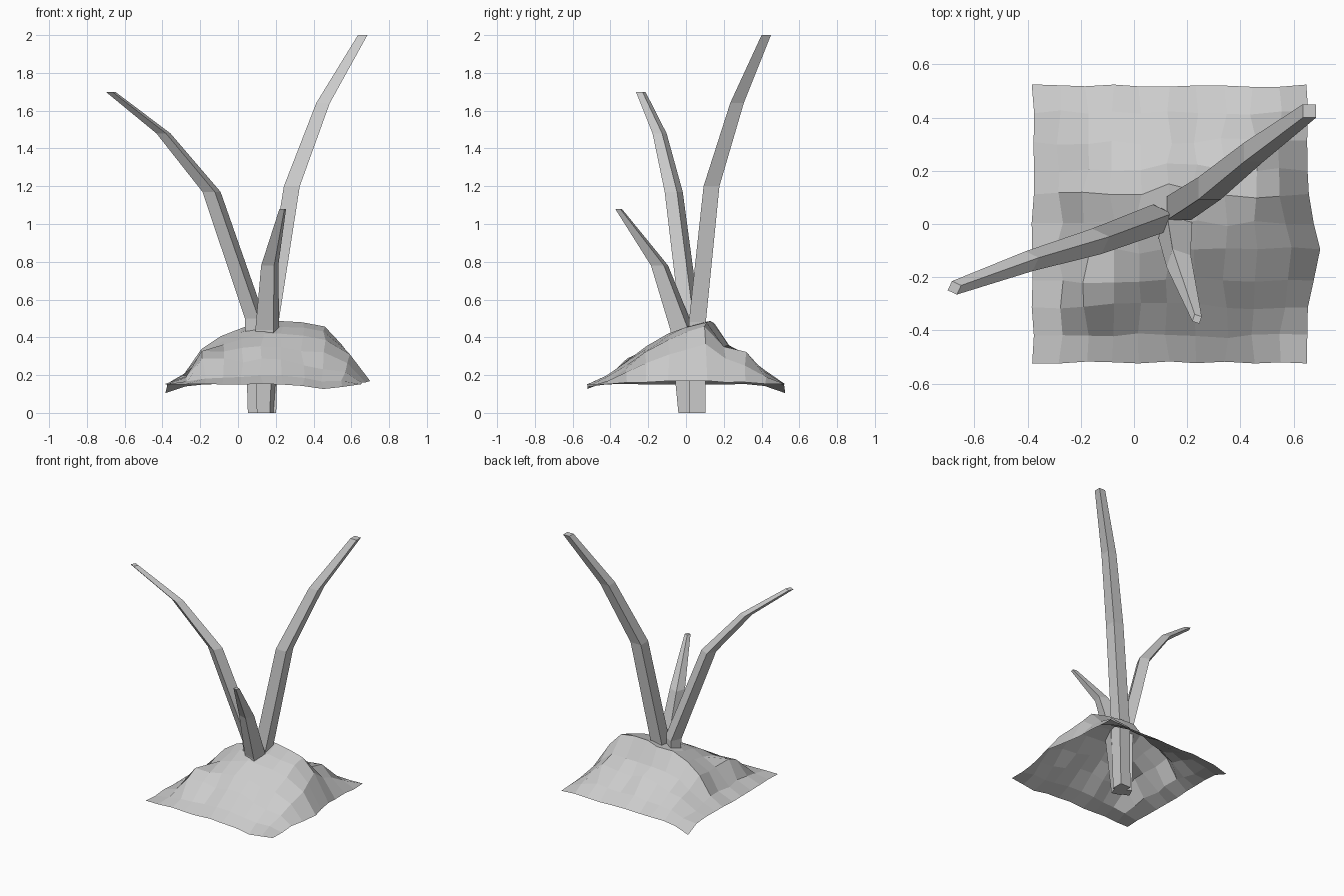
import bpy, bmesh, math, random
from mathutils import Matrix, Vector

if "Cube" in bpy.data.objects:
    bpy.data.objects.remove(bpy.data.objects["Cube"])

random.seed(4)


def finish(bm, name):
    mesh = bpy.data.meshes.new(name)
    bm.to_mesh(mesh)
    bm.free()
    obj = bpy.data.objects.new(name, mesh)
    bpy.context.collection.objects.link(obj)
    return obj


def bump(x, y, cx, cy, r):
    return math.exp(-((x - cx) ** 2 + (y - cy) ** 2) / r ** 2)


# Dirt mound: open sheet, height = product of a side-to-side and a front-to-back profile
xs = [-.38, -.28, -.18, -.08, .02, .13, .23, .34, .45, .55, .65]
ys = [-.52, -.42, -.31, -.21, -.10, 0, .11, .20, .31, .42, .52]
fx = [0, .17, .55, .78, .93, 1, 1, .98, .91, .63, .06]
fy = [0, .15, .40, .60, .80, .92, 1, .62, .42, .17, 0]
# local lumps and dips: centre x, centre y, radius, height
lumps = [(-.17, -.26, .09, .10), (.44, .33, .10, .04), (.13, .31, .10, .02),
         (.42, -.31, .11, -.04), (-.38, .52, .08, -.05), (.45, -.52, .12, -.025)]

bm = bmesh.new()
grid = []
for j, y in enumerate(ys):
    row = []
    for i, x in enumerate(xs):
        z = .152 + .328 * fx[i] * fy[j]
        z += sum(h * bump(x, y, cx, cy, r) for cx, cy, r, h in lumps)
        bulge = .045 * bump(x, y, .65, -.10, .16)   # right side swells out
        inner = 0 < i < 10 and 0 < j < 10
        jit = .014 if inner else .005
        dx, dy, dz = (random.uniform(-jit, jit) for _ in range(3))
        dy += .03 * bump(x, y, .15, .13, .10)       # crest pushed back behind the blades
        row.append(bm.verts.new((x + dx + bulge, y + dy, z + dz * .6)))
    grid.append(row)
for j in range(10):
    for i in range(10):
        bm.faces.new((grid[j][i], grid[j][i + 1], grid[j + 1][i + 1], grid[j + 1][i]))
finish(bm, "dirt_mound")


# Leaf blades: tapering four-sided stalks, each running down through the mound to the ground
def blade(name, turn, path):
    bm = bmesh.new()
    rot = Matrix.Rotation(math.radians(turn), 3, 'Z')
    rings = []
    for x, y, z, h in path:
        corners = [(-h, -h, 0), (h, -h, 0), (h, h, 0), (-h, h, 0)]
        rings.append([bm.verts.new(rot @ Vector(c) + Vector((x, y, z))) for c in corners])
    for a, b in zip(rings, rings[1:]):
        for k in range(4):
            n = (k + 1) % 4
            bm.faces.new((a[k], a[n], b[n], b[k]))
    bm.faces.new(rings[0][::-1])
    bm.faces.new(rings[-1])
    finish(bm, name)


blade("tall_right_blade", 0, [
    (.16, .06, 0, .042), (.17, .06, .48, .045), (.285, .135, 1.20, .042),
    (.45, .27, 1.64, .036), (.66, .425, 2.0, .025)])
blade("left_blade", -25, [
    (.10, .03, 0, .036), (.09, .02, .50, .040), (-.14, -.065, 1.17, .036),
    (-.395, -.14, 1.48, .028), (-.675, -.24, 1.70, .019)])
blade("short_front_blade", -18, [
    (.145, .005, 0, .036), (.155, -.02, .44, .050), (.168, -.14, .78, .036),
    (.237, -.357, 1.08, .014)])
